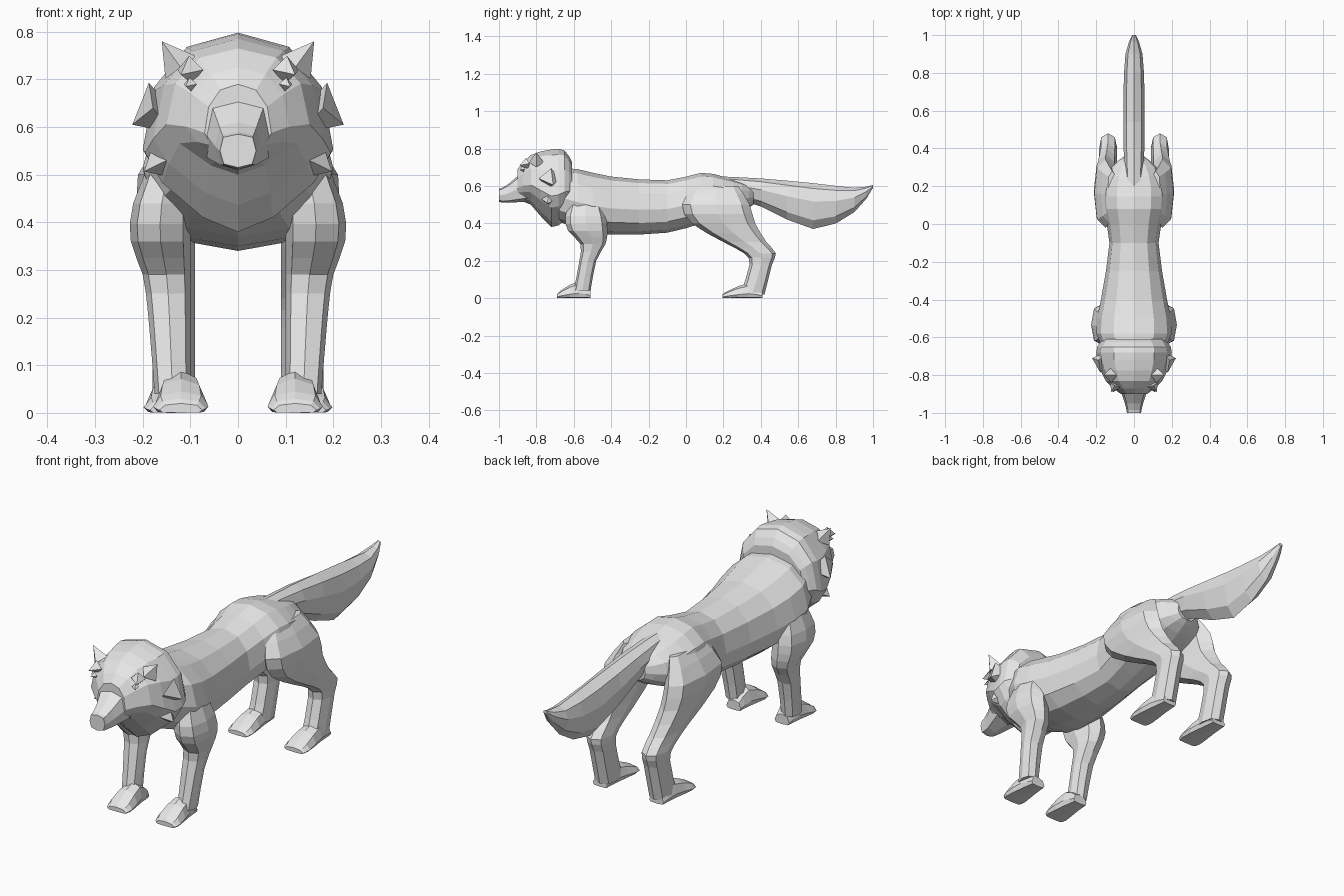
import bpy, bmesh
from math import sin, cos, pi, copysign
from mathutils import Matrix, Vector

if "Cube" in bpy.data.objects:
    bpy.data.objects.remove(bpy.data.objects["Cube"])

fur = bpy.data.materials.new("light grey fur")
fur.use_nodes = True
grey = (.8, .8, .8, 1)
fur.diffuse_color = grey
fur.node_tree.nodes["Principled BSDF"].inputs["Base Color"].default_value = grey


def finish(name, bm, mirror):
    """Turn a bmesh into a flat shaded object, optionally mirrored in x."""
    bmesh.ops.recalc_face_normals(bm, faces=bm.faces)
    mesh = bpy.data.meshes.new(name)
    bm.to_mesh(mesh)
    bm.free()
    mesh.materials.append(fur)
    obj = bpy.data.objects.new(name, mesh)
    bpy.context.collection.objects.link(obj)
    if mirror:
        modifier = obj.modifiers.new("mirror", 'MIRROR')
        modifier.use_mirror_merge = False


def soften(rows):
    """Add one smoothly interpolated row between each pair of rows."""
    rows = [Vector(row) for row in rows]
    padded = [rows[0]] + rows + [rows[-1]]
    result = []
    for before, start, end, after in zip(padded, padded[1:], padded[2:], padded[3:]):
        result.append(start)
        result.append((start + end) / 2 + (start + end - before - after) / 16)
    return result + [rows[-1]]


def outline(sides, upper, lower):
    """Unit cross-section; a power under one is boxy, over one is pointed."""
    points = []
    for i in range(sides):
        angle = 2 * pi * (i + .5) / sides + pi / 2 + pi / sides
        across, up = cos(angle), sin(angle)
        power = upper if up >= 0 else lower
        points.append((copysign(abs(across) ** power, across),
                       copysign(abs(up) ** power, up)))
    return points


def skin(name, rings, mirror):
    """Bridge neighbouring rings of points and cap both ends."""
    bm = bmesh.new()
    loops = [[bm.verts.new(point) for point in ring] for ring in rings]
    for near, far in zip(loops, loops[1:]):
        for i in range(len(near)):
            bm.faces.new((near[i - 1], near[i], far[i], far[i - 1]))
    bm.faces.new(loops[0])
    bm.faces.new(loops[-1])
    finish(name, bm, mirror)


def loft_along(name, rows, sides, waist, upper=.9, lower=.9, x=0, mirror=False):
    """Rows run along y: position, top, bottom, half width."""
    rings = []
    for y, top, bottom, half in soften(rows):
        middle = bottom + (top - bottom) * waist
        rings.append([(x + half * across, y,
                       middle + up * (top - middle if up > 0 else middle - bottom))
                      for across, up in outline(sides, upper, lower)])
    skin(name, rings, mirror)


def leg(name, inner, rows):
    """Rows run down the leg: height, front, back, outer side."""
    rings = []
    for z, front, back, outer in soften(rows):
        rings.append([((inner + outer + across * (outer - inner)) / 2,
                       (front + back + along * (back - front)) / 2, z)
                      for across, along in outline(8, .8, .8)])
    skin(name, rings, True)


def paw(name, x, heel, toe, height):
    """Wedge that rises over the ankle and spreads towards the toes."""
    def at(part):
        return heel + (toe - heel) * part
    loft_along(name, [(heel, height / 2, 0, .036), (at(.35), height, 0, .045),
                      (at(.85), height / 2, 0, .058), (toe, .02, 0, .045)],
               8, waist=.3, lower=.5, x=x, mirror=True)


def tuft(name, root, tip, radius):
    """Four-sided spike from a root centre to a tip, one on each side."""
    root, tip = Vector(root), Vector(tip)
    reach = tip - root
    turn = reach.to_track_quat('Z', 'Y').to_matrix().to_4x4()
    bm = bmesh.new()
    bmesh.ops.create_cone(bm, cap_ends=True, segments=4, radius1=radius, radius2=0,
                          depth=reach.length,
                          matrix=Matrix.Translation((root + tip) / 2) @ turn)
    finish(name, bm, True)


# Trunk from neck to rump
loft_along("body", [
    (-.74, .7, .44, .12),
    (-.58, .69, .37, .2),
    (-.4, .65, .34, .175),
    (-.1, .63, .35, .13),
    (.08, .67, .4, .165),
    (.2, .65, .42, .165),
    (.3, .62, .46, .12),
    (.36, .59, .5, .05)], sides=12, waist=.45)

# Skull with a cheek ruff that comes to a point below
loft_along("head", [
    (-.9, .69, .52, .07),
    (-.83, .765, .5, .15),
    (-.72, .795, .38, .195),
    (-.65, .79, .42, .195),
    (-.61, .73, .47, .16)], sides=12, waist=.4, lower=1.4)

# Square muzzle
loft_along("muzzle", [
    (-1, .585, .515, .038),
    (-.95, .61, .51, .048),
    (-.8, .74, .52, .1)], sides=8, waist=.5, upper=.6, lower=.7)

# Bushy tail
loft_along("tail", [
    (.2, .65, .55, .045),
    (.4, .64, .49, .055),
    (.68, .615, .37, .056),
    (.9, .59, .46, .045),
    (1, .605, .59, .01)], sides=8, waist=.6, upper=1, lower=1.1)

# Front legs with elbows
leg("front_leg", .1, [
    (.56, -.6, -.47, .17),
    (.44, -.645, -.43, .22),
    (.36, -.63, -.42, .225),
    (.29, -.565, -.43, .2),
    (.2, -.57, -.48, .188),
    (.04, -.6, -.51, .175)])

# Hind legs with thighs and raised hocks
leg("hind_leg", .09, [
    (.6, .04, .28, .14),
    (.5, -.02, .34, .21),
    (.4, .03, .37, .205),
    (.3, .2, .43, .187),
    (.24, .31, .48, .185),
    (.18, .34, .46, .18),
    (.02, .29, .42, .18)])

# Paws
paw("front_paw", x=.12, heel=-.51, toe=-.69, height=.09)
paw("hind_paw", x=.14, heel=.41, toe=.195, height=.08)

# Ears, cheek fur, brows and eyes
tuft("ear", root=(.12, -.8, .725), tip=(.16, -.8, .78), radius=.04)
tuft("upper_cheek_tuft", root=(.16, -.73, .64), tip=(.222, -.71, .605), radius=.06)
tuft("lower_cheek_tuft", root=(.14, -.73, .54), tip=(.197, -.74, .507), radius=.06)
tuft("brow", root=(.1, -.85, .72), tip=(.12, -.89, .71), radius=.03)
tuft("eye", root=(.1, -.87, .69), tip=(.11, -.89, .685), radius=.015)
